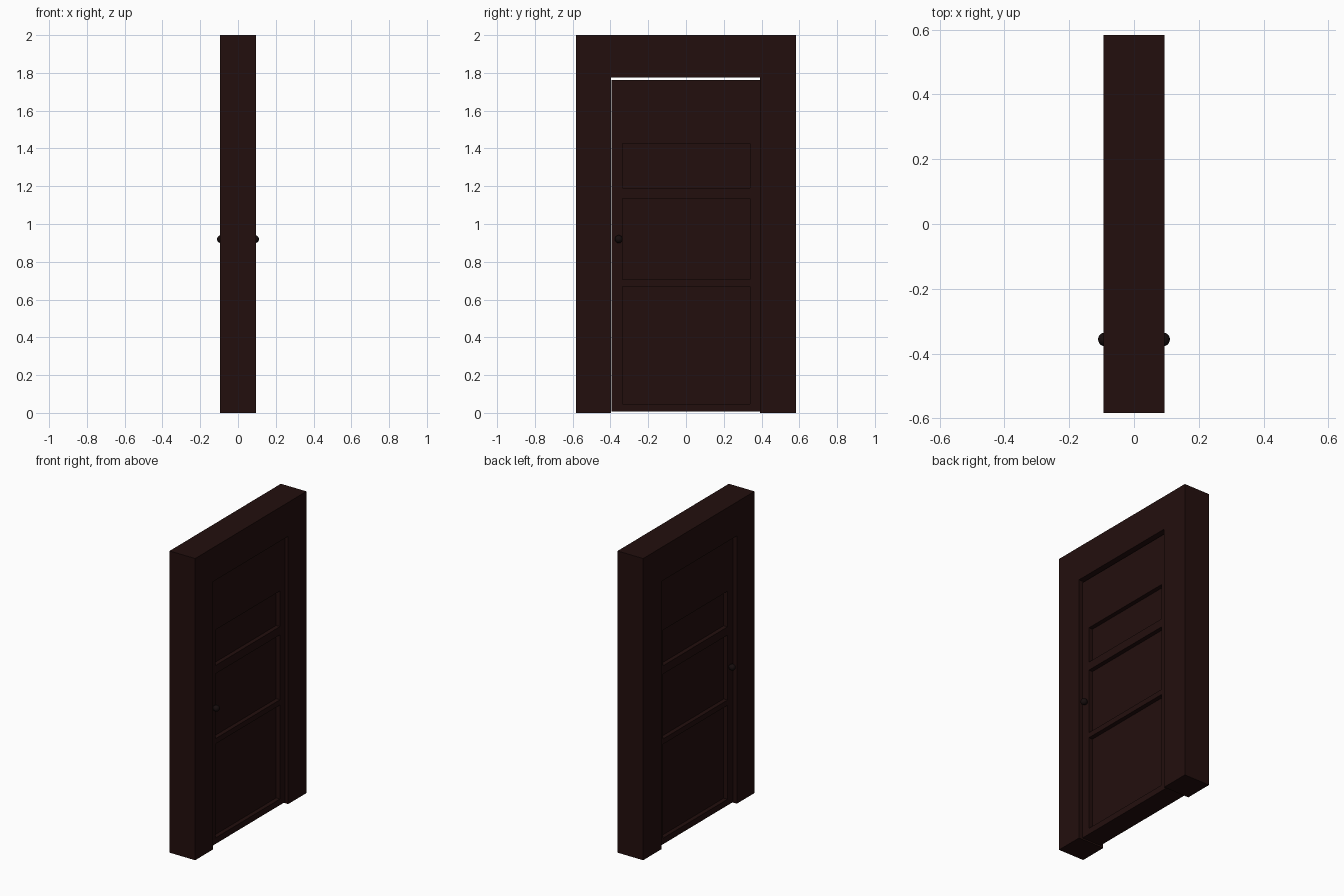
import bpy
import bmesh
from mathutils import Matrix, Vector

if "Cube" in bpy.data.objects:
    bpy.data.objects.remove(bpy.data.objects["Cube"], do_unlink=True)


def make_material(name, rgb):
    mat = bpy.data.materials.new(name)
    mat.use_nodes = True
    mat.diffuse_color = (*rgb, 1)
    mat.node_tree.nodes["Principled BSDF"].inputs["Base Color"].default_value = (*rgb, 1)
    return mat


def make_object(name, bm, mat):
    bmesh.ops.recalc_face_normals(bm, faces=bm.faces)
    mesh = bpy.data.meshes.new(name)
    bm.to_mesh(mesh)
    bm.free()
    mesh.materials.append(mat)
    obj = bpy.data.objects.new(name, mesh)
    bpy.context.collection.objects.link(obj)
    return obj


wood = make_material("dark mahogany", (0.0165, 0.0045, 0.004))
metal = make_material("dark metal", (0.008, 0.004, 0.004))

# Door frame: an arch-shaped profile extruded through the wall depth
half_depth, half_width = 0.094, 0.583
open_left, open_right, open_top = -0.398, 0.391, 1.775
profile = [(-half_width, 0), (-half_width, 2), (half_width, 2), (half_width, 0),
           (open_right, 0), (open_right, open_top), (open_left, open_top), (open_left, 0)]
bm = bmesh.new()
face = bm.faces.new([bm.verts.new((-half_depth, y, z)) for y, z in profile])
extruded = bmesh.ops.extrude_face_region(bm, geom=[face])["geom"]
bmesh.ops.translate(bm, vec=(2 * half_depth, 0, 0),
                    verts=[v for v in extruded if isinstance(v, bmesh.types.BMVert)])
make_object("door_frame", bm, wood)

# Door leaf: a slab cut along the rails and stiles, with sunken panels on both faces
door_half, recess = 0.07, 0.028
low, high = Vector((-door_half, -0.394, 0.007)), Vector((door_half, 0.391, 1.762))
panel_y = (-0.335, 0.34)
panels = [(0.047, 0.67), (0.705, 1.135), (1.19, 1.426)]
bm = bmesh.new()
bmesh.ops.create_cube(bm, size=1, matrix=Matrix.Translation((low + high) / 2)
                      @ Matrix.Diagonal((*(high - low), 1)))
cuts = [((0, y, 0), (0, 1, 0)) for y in panel_y]
cuts += [((0, 0, z), (0, 0, 1)) for pair in panels for z in pair]
for point, normal in cuts:
    bmesh.ops.bisect_plane(bm, geom=bm.verts[:] + bm.edges[:] + bm.faces[:],
                           plane_co=point, plane_no=normal)
bm.normal_update()


def is_panel(face):
    c = face.calc_center_median()
    return (abs(face.normal.x) > 0.9 and panel_y[0] < c.y < panel_y[1]
            and any(a < c.z < b for a, b in panels))


sunken = bmesh.ops.extrude_discrete_faces(bm, faces=[f for f in bm.faces if is_panel(f)])["faces"]
for face in sunken:
    side = 1 if face.calc_center_median().x > 0 else -1
    bmesh.ops.translate(bm, vec=(-side * recess, 0, 0), verts=face.verts[:])
make_object("door_leaf", bm, wood)

# Round knobs on short spindles, one on each side
for name, side in (("left_knob", 1), ("right_knob", -1)):
    bm = bmesh.new()
    turn = Matrix.Rotation(side * 1.5708, 4, "Y")
    bmesh.ops.create_uvsphere(bm, u_segments=16, v_segments=10, radius=0.021,
                              matrix=Matrix.Translation((side * 0.09, -0.356, 0.92)) @ turn)
    bmesh.ops.create_cone(bm, cap_ends=True, segments=12, radius1=0.01, radius2=0.01, depth=0.03,
                          matrix=Matrix.Translation((side * 0.075, -0.356, 0.92)) @ turn)
    knob = make_object(name, bm, metal)
    for poly in knob.data.polygons:
        poly.use_smooth = len(poly.vertices) < 5
